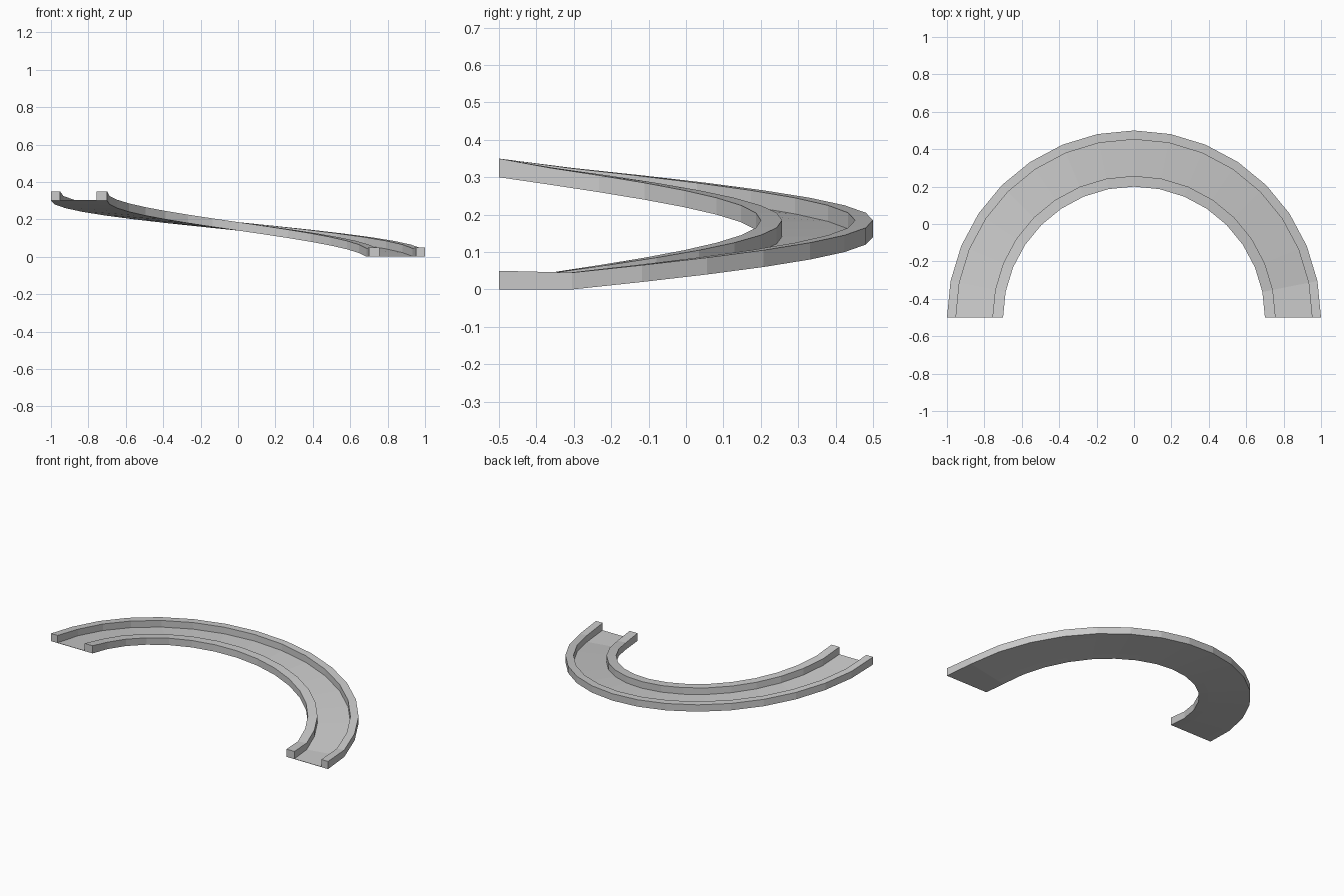
import bpy, bmesh
from math import sin, cos, pi

if "Cube" in bpy.data.objects:
    bpy.data.objects.remove(bpy.data.objects["Cube"])

SEGMENTS = 16
CENTRE_Y = -0.5


def base_height(i):
    # level entry segment, then a steady climb
    return 0.3 * max(i - 1, 0) / (SEGMENTS - 1)


def sweep(name, r_in, r_out, h_end, h_mid):
    # rectangular section swept around the half circle
    bm = bmesh.new()
    rings = []
    for i in range(SEGMENTS + 1):
        a = pi * i / SEGMENTS
        z = base_height(i)
        h = h_end if i in (0, SEGMENTS) else h_mid
        section = [(r_in, z), (r_out, z), (r_out, z + h), (r_in, z + h)]
        rings.append([bm.verts.new((r * cos(a), CENTRE_Y + r * sin(a), zz))
                      for r, zz in section])
    for a, b in zip(rings, rings[1:]):
        for k in range(4):
            n = (k + 1) % 4
            bm.faces.new((a[k], a[n], b[n], b[k]))
    bm.faces.new(rings[0])
    bm.faces.new(rings[-1])
    bmesh.ops.recalc_face_normals(bm, faces=bm.faces)
    mesh = bpy.data.meshes.new(name)
    bm.to_mesh(mesh)
    bm.free()
    obj = bpy.data.objects.new(name, mesh)
    bpy.context.collection.objects.link(obj)
    return obj


# raised curbs on both edges
sweep("inner_rail", 0.70, 0.757, 0.05, 0.045)
sweep("outer_rail", 0.952, 1.0, 0.05, 0.045)
# thin roadway between them
sweep("ramp_floor", 0.757, 0.952, 0.002, 0.002)
